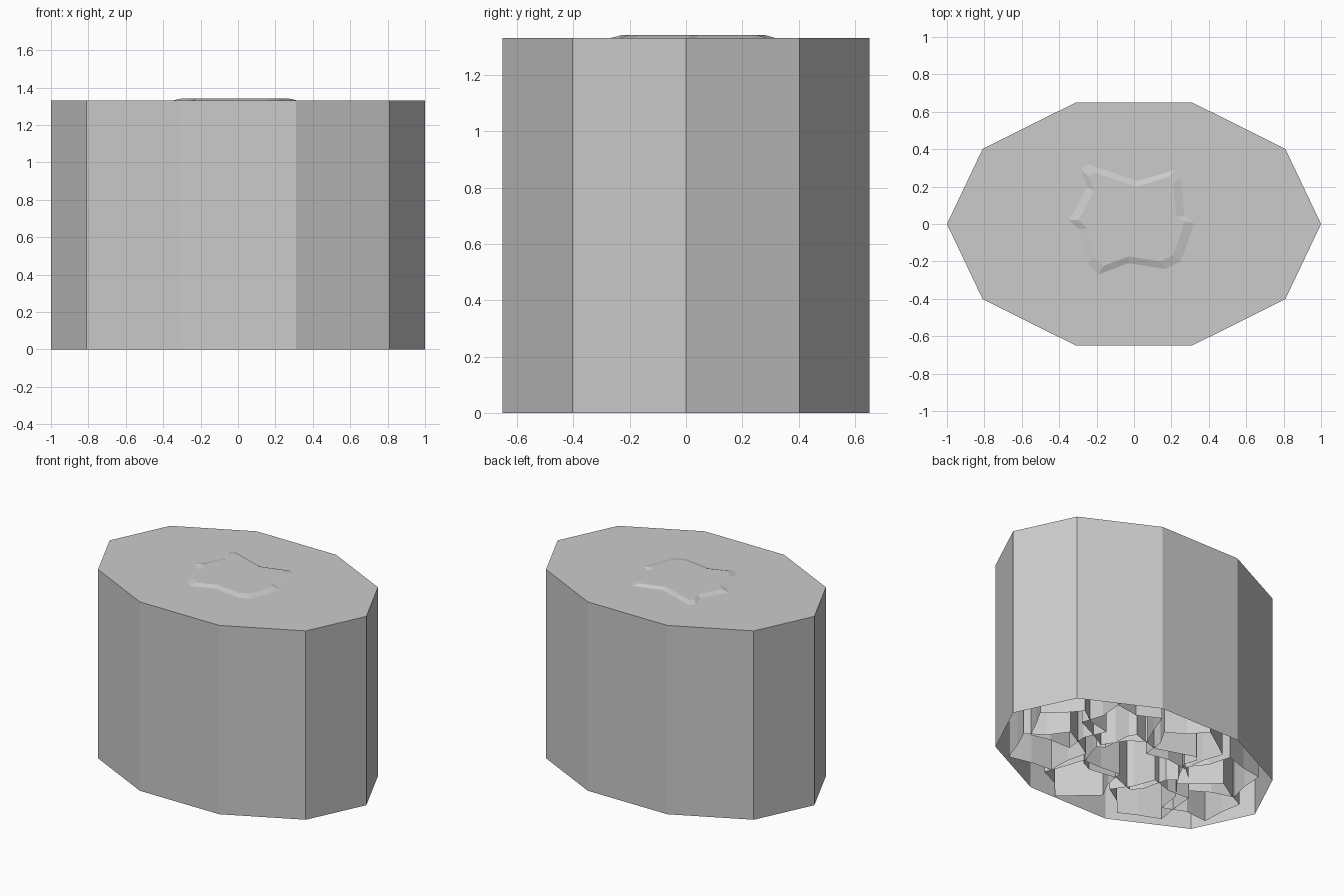
import bpy, bmesh, math, random

if "Cube" in bpy.data.objects:
    bpy.data.objects.remove(bpy.data.objects["Cube"])

random.seed(7)
H, RY = 1.33, 0.684


def column(name, rings):
    """Open-bottomed thin shell: stacked matching rings with a cap on the last."""
    bm = bmesh.new()
    loops = [[bm.verts.new(p) for p in ring] for ring in rings]
    for a, b in zip(loops, loops[1:]):
        for i in range(len(a)):
            j = (i + 1) % len(a)
            bm.faces.new((a[i], a[j], b[j], b[i]))
    bm.faces.new(loops[-1])
    bm.normal_update()
    me = bpy.data.meshes.new(name)
    bm.to_mesh(me)
    bm.free()
    ob = bpy.data.objects.new(name, me)
    bpy.context.collection.objects.link(ob)
    return ob


def at(points, z, s=1.0):
    cx = sum(p[0] for p in points) / len(points)
    cy = sum(p[1] for p in points) / len(points)
    return [(cx + (x - cx) * s, cy + (y - cy) * s, z) for x, y in points]


def bevelled(name, outline, top):
    column(name, [at(outline, 0), at(outline, top - 0.012), at(outline, top, 0.85)])


# Ten-sided elliptical shell, open underneath
rim = [(math.cos(i * math.tau / 10), RY * math.sin(i * math.tau / 10)) for i in range(10)]
column("body", [at(rim, 0), at(rim, H)])

# Central star column, whose bevelled tip pokes through the top
outline = [(-0.25, 0.32), (-0.28, 0.29), (-0.25, 0.20), (-0.31, 0.08), (-0.35, 0.02),
           (-0.29, -0.03), (-0.25, -0.21), (-0.19, -0.27), (-0.03, -0.21), (0.17, -0.24),
           (0.25, -0.20), (0.31, -0.03), (0.32, 0.01), (0.27, 0.04), (0.25, 0.25),
           (0.22, 0.29), (0.02, 0.23)]
bevelled("centre_column", outline, H + 0.012)

# Shorter star columns crowded around it inside the shell
for i in range(8):
    a = (i + 0.25) * math.tau / 8
    cx, cy, turn = 0.64 * math.cos(a), 0.37 * math.sin(a), random.uniform(0, math.tau)
    pts = []
    for k in range(10):
        t = turn + k * math.tau / 10
        r = random.uniform(0.24, 0.28) if k % 2 else random.uniform(0.17, 0.21)
        pts.append((cx + r * math.cos(t), cy + r * math.sin(t)))
    bevelled("side_column", pts, random.uniform(1.1, 1.28))
